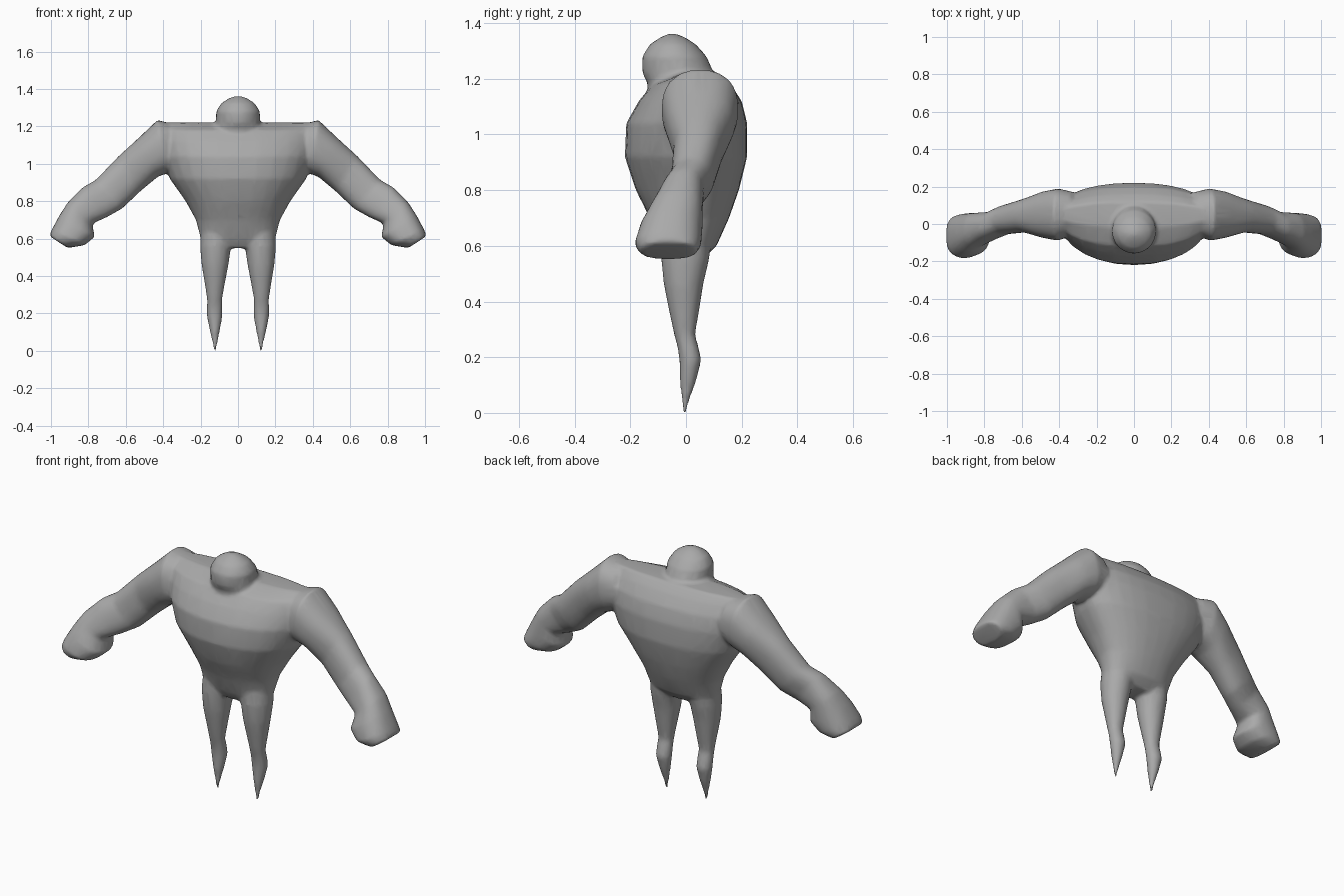
import bpy, bmesh, math
from mathutils import Vector

if "Cube" in bpy.data.objects:
    bpy.data.objects.remove(bpy.data.objects["Cube"])

grey = bpy.data.materials.new("grey skin")
grey.diffuse_color = (0.4, 0.4, 0.4, 1)
grey.use_nodes = True
grey.node_tree.nodes["Principled BSDF"].inputs["Base Color"].default_value = grey.diffuse_color
N = 28


def loft(name, rings):
    """Skin a list of closed rings and cap both ends."""
    bm = bmesh.new()
    loops = [[bm.verts.new(p) for p in ring] for ring in rings]
    for a, b in zip(loops, loops[1:]):
        for i in range(N):
            j = (i + 1) % N
            bm.faces.new((a[i], a[j], b[j], b[i]))
    bm.faces.new(loops[0][::-1])
    bm.faces.new(loops[-1])
    bmesh.ops.recalc_face_normals(bm, faces=bm.faces)
    me = bpy.data.meshes.new(name)
    bm.to_mesh(me)
    bm.free()
    ob = bpy.data.objects.new(name, me)
    bpy.context.collection.objects.link(ob)
    return ob


def power(v, e):
    return math.copysign(abs(v) ** e, v)


def level_ring(z, x, w, side, front, back, e=0.9):
    """Horizontal ring whose front and back depths differ."""
    pts = []
    for i in range(N):
        t = 2 * math.pi * i / N
        c, s = power(math.cos(t), e), power(math.sin(t), e)
        pts.append((x + w * c, side + s * ((back - side) if s > 0 else (side - front)), z))
    return pts


def cross_ring(s, top, low, front, back):
    """Ring across a limb between its upper and lower outline points."""
    top, low = Vector((top[0], 0, top[1])), Vector((low[0], 0, low[1]))
    mid, half = (top + low) / 2, (top - low) / 2
    pts = []
    for i in range(N):
        t = 2 * math.pi * i / N
        p = mid + half * power(math.cos(t), 0.85)
        y = (front + back) / 2 + (back - front) / 2 * power(math.sin(t), 0.85)
        pts.append((s * p.x, y, p.z))
    return pts


parts = []

# Torso: z, half width, side y, front y, back y
torso = [(.55, .14, 0, -.06, .06), (.60, .20, .01, -.09, .11), (.70, .225, .02, -.13, .155),
         (.80, .28, .04, -.18, .19), (.92, .365, .05, -.22, .22), (1.04, .41, .06, -.215, .22),
         (1.12, .42, .06, -.17, .20), (1.18, .42, .05, -.12, .16), (1.22, .41, .05, -.02, .12)]
parts.append(loft("torso", [level_ring(z, 0, w, s, f, b) for z, w, s, f, b in torso]))

# Head and thick neck
head = [(1.10, .15, 0, -.13, .14), (1.19, .13, -.03, -.14, .115), (1.22, .118, -.03, -.158, .10),
        (1.28, .118, -.04, -.158, .075), (1.325, .09, -.045, -.13, .035),
        (1.35, .05, -.05, -.09, -.005), (1.362, .015, -.05, -.065, -.035)]
parts.append(loft("head", [level_ring(z, 0, w, s, f, b, 1) for z, w, s, f, b in head]))

# Arms and fists: upper outline point, lower outline point, front y, back y
arm = [((.34, 1.21), (.30, 1.0), -.05, .17), ((.43, 1.235), (.38, .95), -.09, .19),
       ((.53, 1.14), (.43, .93), -.075, .175), ((.64, 1.04), (.52, .855), -.045, .135),
       ((.76, .915), (.62, .76), -.055, .10), ((.83, .875), (.70, .715), -.085, .065),
       ((.91, .795), (.78, .68), -.125, .06), ((.955, .725), (.765, .61), -.165, .06),
       ((.995, .65), (.82, .565), -.185, .055), ((1.01, .615), (.91, .55), -.165, .04)]
# Legs tapering to points: z, centre x, half width, front y, back y
leg = [(.68, .11, .085, -.08, .09), (.56, .12, .083, -.09, .085), (.46, .123, .072, -.08, .062),
       (.37, .124, .056, -.062, .048), (.28, .125, .041, -.043, .033), (.24, .125, .042, -.032, .045),
       (.19, .125, .043, -.024, .056), (.11, .124, .028, -.022, .036), (.05, .123, .015, -.018, .015),
       (-.005, .122, .006, -.011, .002)]
for s in (-1, 1):
    parts.append(loft("arm", [cross_ring(s, *r) for r in arm]))
    parts.append(loft("leg", [level_ring(z, s * x, w, (f + b) / 2, f, b, 1) for z, x, w, f, b in leg]))

# Fuse the parts into one continuous skin
bpy.ops.object.select_all(action='DESELECT')
for p in parts:
    p.select_set(True)
body = parts[0]
bpy.context.view_layer.objects.active = body
bpy.ops.object.join()
body.name = "body"
m = body.modifiers.new("fuse", 'REMESH')
m.mode, m.voxel_size = 'VOXEL', 0.01
m = body.modifiers.new("soften", 'SMOOTH')
m.factor, m.iterations = 0.5, 10
m = body.modifiers.new("simplify", 'DECIMATE')
m.ratio = 0.15
for m in list(body.modifiers):
    bpy.ops.object.modifier_apply(modifier=m.name)
body.data.materials.clear()
body.data.materials.append(grey)
bpy.ops.object.shade_smooth_by_angle(angle=math.radians(50))
